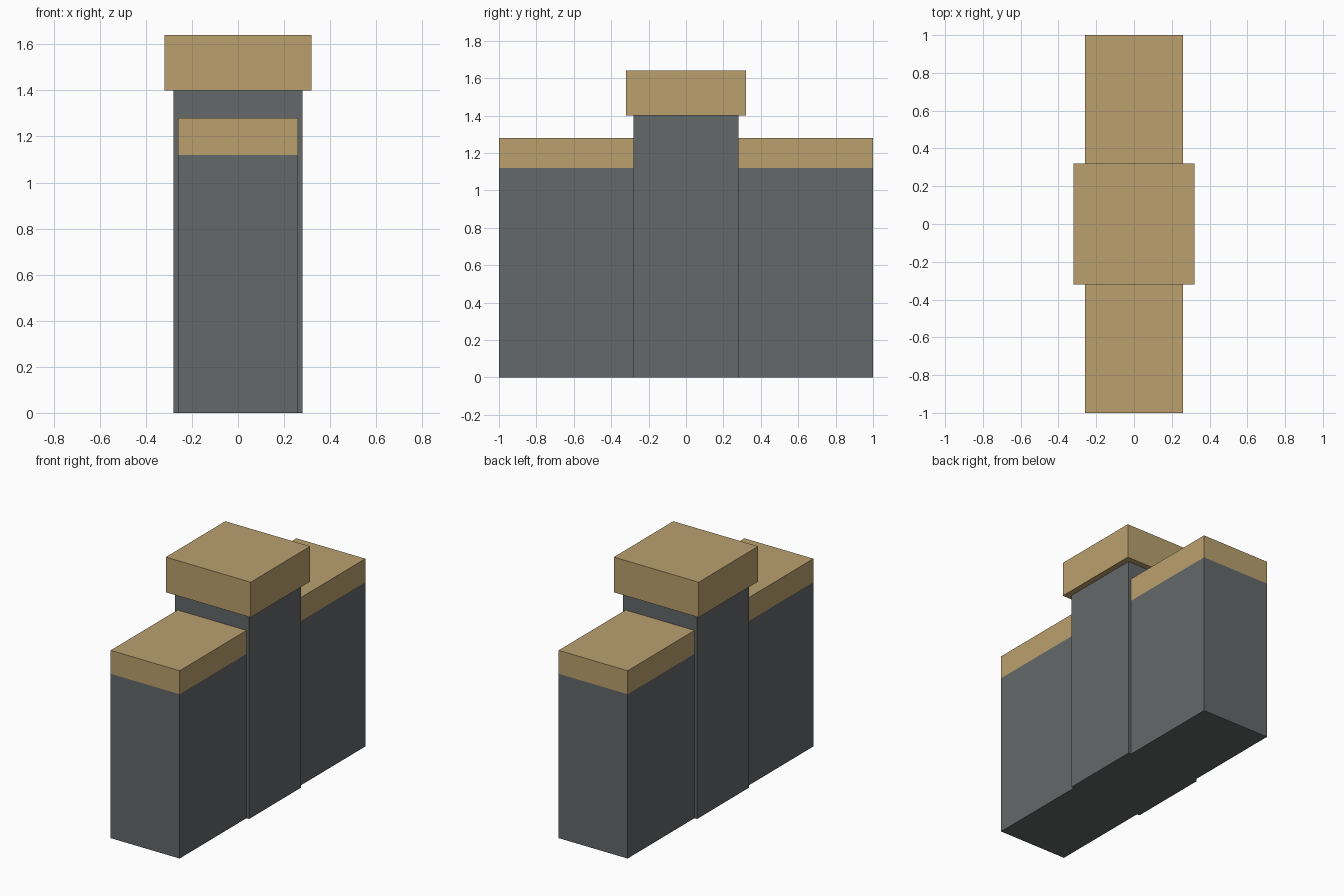
import bpy
import bmesh
from mathutils import Vector

if "Cube" in bpy.data.objects:
    bpy.data.objects.remove(bpy.data.objects["Cube"])


def material(name, rgb):
    m = bpy.data.materials.new(name)
    m.diffuse_color = (*rgb, 1.0)
    m.use_nodes = True
    m.node_tree.nodes["Principled BSDF"].inputs["Base Color"].default_value = m.diffuse_color
    return m


stone = material("grey_stone", (0.127, 0.138, 0.140))
trim = material("tan_trim", (0.491, 0.352, 0.156))


def box(name, lo, hi, mats, split=None):
    """Box between two corners; faces above height split get the second material."""
    lo, hi = Vector(lo), Vector(hi)
    bm = bmesh.new()
    bmesh.ops.create_cube(bm, size=1)
    bmesh.ops.scale(bm, vec=hi - lo, verts=bm.verts)
    bmesh.ops.translate(bm, vec=(lo + hi) / 2, verts=bm.verts)
    if split is not None:
        bmesh.ops.bisect_plane(bm, geom=bm.verts[:] + bm.edges[:] + bm.faces[:],
                               plane_co=(0, 0, split), plane_no=(0, 0, 1))
        for f in bm.faces:
            f.material_index = int(f.calc_center_median().z > split)
    me = bpy.data.meshes.new(name)
    bm.to_mesh(me)
    bm.free()
    for m in mats:
        me.materials.append(m)
    ob = bpy.data.objects.new(name, me)
    bpy.context.collection.objects.link(ob)
    return ob


# central post and its overhanging cap
box("post", (-0.28, -0.28, 0), (0.28, 0.28, 1.40), [stone])
box("post_cap", (-0.32, -0.32, 1.40), (0.32, 0.32, 1.64), [trim])

# low wall with a tan coping, mirrored to the other side of the post
wall = box("side_walls", (-0.26, 0.28, 0), (0.26, 1.0, 1.28), [stone, trim], split=1.12)
mirror = wall.modifiers.new("mirror", 'MIRROR')
mirror.use_axis = (False, True, False)
mirror.use_mirror_merge = False
